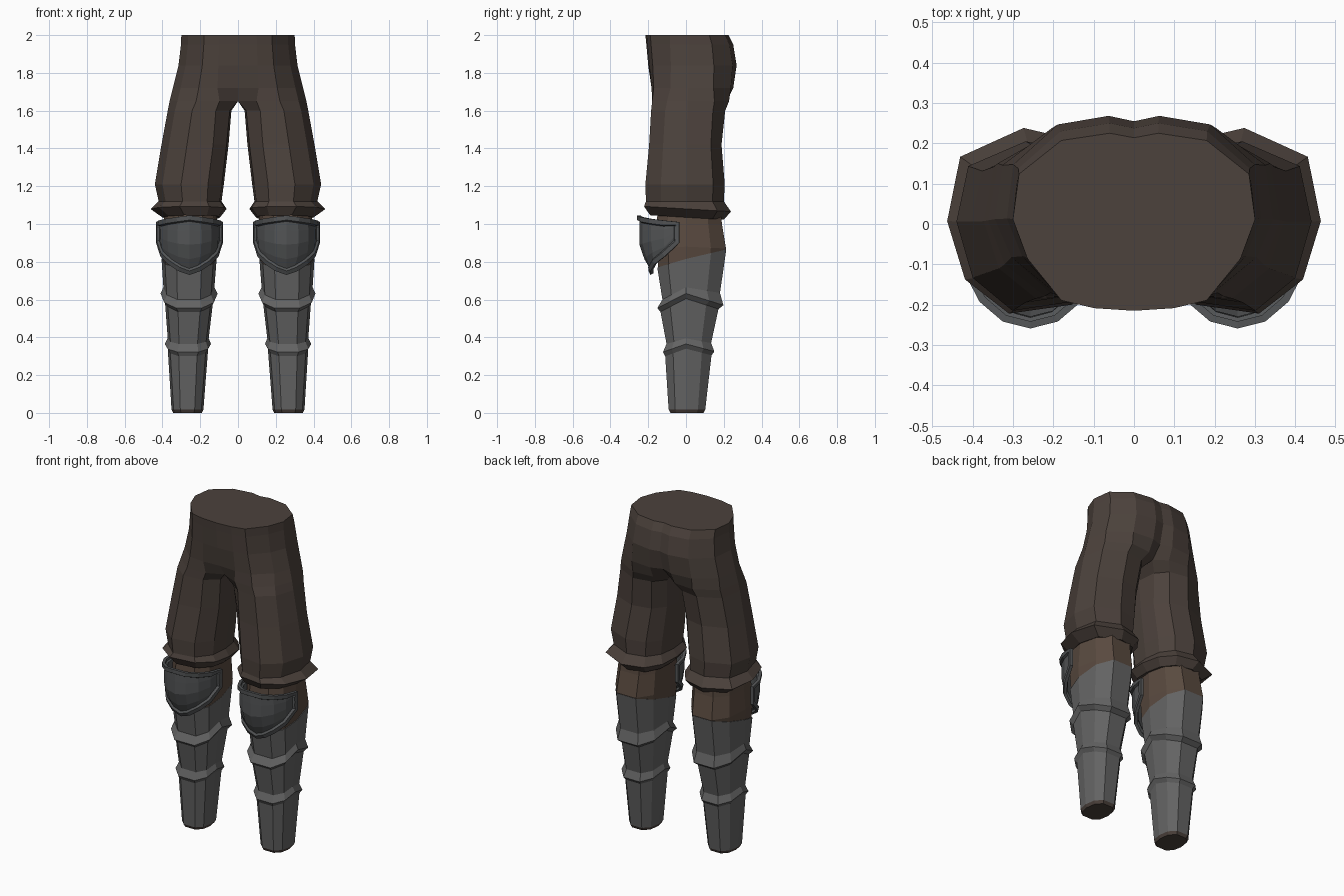
import bpy, bmesh, math

if "Cube" in bpy.data.objects:
    bpy.data.objects.remove(bpy.data.objects["Cube"])


def material(name, rgb):
    m = bpy.data.materials.new(name)
    m.diffuse_color = (*rgb, 1)
    m.use_nodes = True
    m.node_tree.nodes["Principled BSDF"].inputs["Base Color"].default_value = m.diffuse_color
    return m


CLOTH = material("dark brown cloth", (0.072, 0.054, 0.045))
KNEE = material("brown leather", (0.100, 0.068, 0.050))
STEEL = material("grey plate", (0.125, 0.125, 0.125))
PAD = material("dark steel", (0.085, 0.089, 0.092))


def finish(bm, name, mats):
    """Turn a right-hand part into a mirrored pair."""
    me = bpy.data.meshes.new(name)
    bm.to_mesh(me)
    bm.free()
    for m in mats:
        me.materials.append(m)
    ob = bpy.data.objects.new(name, me)
    bpy.context.collection.objects.link(ob)
    return ob


def mirror(ob):
    mod = ob.modifiers.new("mirror", 'MIRROR')
    mod.use_clip = True
    mod.merge_threshold = 0.001


def loft(rings):
    """Skin closed rings of equal length, capping both ends."""
    bm = bmesh.new()
    vs = [[bm.verts.new(p) for p in r] for r in rings]
    n = len(vs[0])
    for a, b in zip(vs, vs[1:]):
        for i in range(n):
            j = (i + 1) % n
            bm.faces.new((a[i], a[j], b[j], b[i]))
    bm.faces.new(vs[0])
    bm.faces.new(vs[-1])
    bmesh.ops.recalc_face_normals(bm, faces=bm.faces)
    return bm


# Trousers: half hip section blends into a full leg section
HIP = [(0, -1), (.33, -.97), (.6, -.88), (.88, -.4), (1, .05),
       (.95, .55), (.6, .92), (.2, 1), (0, .95), (0, 0)]
LEG = [(.03, -.5), (.23, -.9), (.62, -1), (.89, -.62), (1, .03),
       (.92, .7), (.53, 1), (.2, .87), (.04, .5), (0, 0)]
# height, blend, inner x, outer x, front depth, back depth
TROUSERS = [(2.0, 0, 0, .300, .215, .225), (1.95, 0, 0, .302, .21, .25),
            (1.84, 0, 0, .315, .20, .268), (1.72, .15, 0, .345, .19, .255),
            (1.65, .6, 0, .362, .188, .235), (1.60, .85, .035, .372, .188, .21),
            (1.42, 1, .05, .405, .195, .188), (1.21, 1, .075, .44, .215, .205),
            (1.12, 1, .087, .42, .212, .20), (1.08, 1, .06, .463, .222, .238),
            (1.035, 1, .095, .40, .19, .20), (1.045, 1, .14, .36, .14, .15)]
rings = []
for z, t, xin, xout, front, back in TROUSERS:
    ring = []
    for k, (h, l) in enumerate(zip(HIP, LEG)):
        u, v = (a + (b - a) * t for a, b in zip(h, l))
        x = xin + (xout - xin) * u
        if xin == 0 and k in (0, 8, 9):
            x = 0
        y = v * (back if v > 0 else front)
        ring.append((x, y, z - (.06 * y if z < 1.1 else 0)))
    rings.append(ring)
bm = loft(rings)
inside = [f for f in bm.faces if all(v.co.x < 1e-4 for v in f.verts)]
bmesh.ops.delete(bm, geom=inside, context='FACES')
mirror(finish(bm, "trousers", [CLOTH]))

# Lower leg section, wide flat front and angled back
SHIN = [(-.45, -1), (.45, -1), (.87, -.62), (1, 0), (.88, .62),
        (.45, 1), (-.45, 1), (-.88, .62), (-1, 0), (-.87, -.62)]


def leg_ring(xin, xout, front, back, zf, zs, zb):
    """Section whose rim height runs from front, over the side, to the back."""
    cx, rx = (xin + xout) / 2, (xout - xin) / 2
    return [(cx + rx * u, v * (back if v > 0 else front),
             zs + ((zb if v > 0 else zf) - zs) * abs(v)) for u, v in SHIN]


# Knees
bm = loft([leg_ring(.11, .39, .15, .185, 1.07, 1.07, 1.07),
           leg_ring(.11, .395, .155, .19, 1.0, 1.0, 1.0),
           leg_ring(.11, .405, .155, .212, .87, .88, .87),
           leg_ring(.115, .40, .145, .205, .75, .80, .85)])
mirror(finish(bm, "knee", [KNEE]))

# Shin plates with two overlapping lips
bm = loft([leg_ring(.113, .405, .152, .213, .77, .815, .865),
           leg_ring(.125, .395, .125, .18, .60, .665, .635),
           leg_ring(.108, .41, .152, .198, .555, .632, .57),
           leg_ring(.130, .388, .135, .172, .535, .605, .55),
           leg_ring(.155, .372, .103, .133, .365, .395, .37),
           leg_ring(.143, .388, .122, .150, .322, .365, .325),
           leg_ring(.158, .372, .110, .135, .30, .34, .305),
           leg_ring(.183, .352, .092, .102, .018, .018, .018),
           leg_ring(.192, .343, .083, .093, 0, 0, 0)])
for f in bm.faces:
    f.material_index = int(f.calc_center_median().z < .015)
mirror(finish(bm, "shin_plate", [STEEL, CLOTH]))

# Knee pads: curved shield with a raised rim
bm = bmesh.new()
COLS, ROWS = 8, 4
BOTTOM = [.735, .755, .79, .83, .90]
grid = []
for c in range(COLS + 1):
    a = math.radians(-90 + 180 * c / COLS)
    side = abs(c - COLS // 2)
    top = 1.045 - .035 * side / 4
    col = []
    for r in range(ROWS + 1):
        s = r / ROWS
        z = top + (BOTTOM[side] - top) * s
        low = max(0, (.90 - z) / .165)
        k = 1 - .14 * low
        col.append(bm.verts.new((.257 + .168 * math.sin(a) * k,
                                 -.035 - (.215 - .07 * low ** 1.5) * math.cos(a), z)))
    grid.append(col)
for a, b in zip(grid, grid[1:]):
    for r in range(ROWS):
        bm.faces.new((a[r], a[r + 1], b[r + 1], b[r]))
bm.normal_update()
if sum(f.normal.y for f in bm.faces) > 0:
    bmesh.ops.reverse_faces(bm, faces=bm.faces)
bmesh.ops.inset_region(bm, faces=bm.faces[:], thickness=.02, depth=0, use_boundary=True)
# Step from rim down to the plate
rim = {v for e in bm.edges if e.is_boundary for v in e.verts}
plate = [f for f in bm.faces if not any(v in rim for v in f.verts)]
bmesh.ops.inset_region(bm, faces=plate, thickness=.006, depth=-.012)
pad = finish(bm, "knee_pad", [PAD])
sol = pad.modifiers.new("thickness", 'SOLIDIFY')
sol.thickness = .018
sol.offset = 0
mirror(pad)
